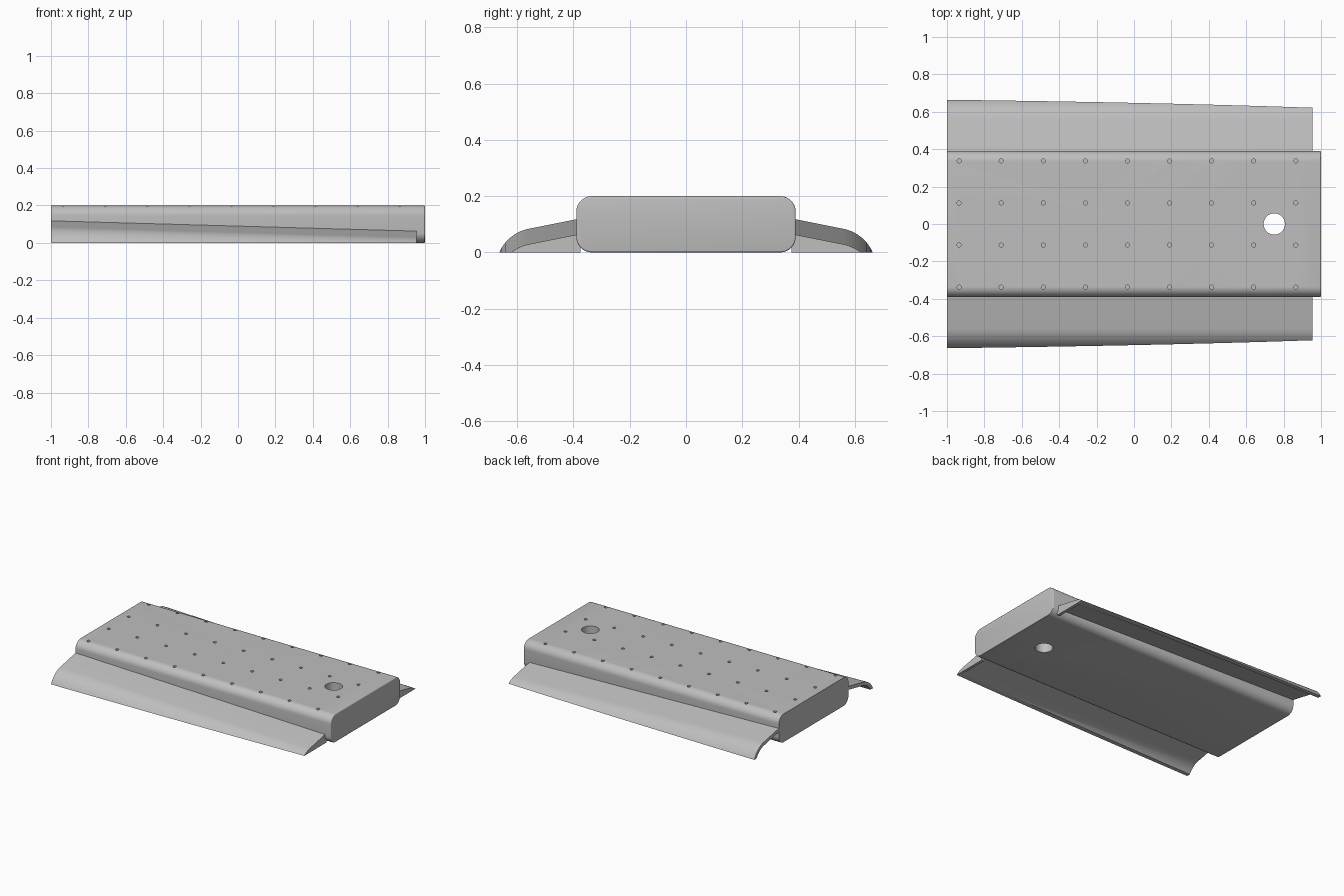
import bpy, bmesh, math
from mathutils import Matrix

cube = bpy.data.objects.get("Cube")
if cube:
    bpy.data.objects.remove(cube, do_unlink=True)

grey = bpy.data.materials.new("plain_grey")
grey.use_nodes = True
COLOUR = (0.52, 0.52, 0.52, 1)
grey.diffuse_color = COLOUR
grey.node_tree.nodes["Principled BSDF"].inputs["Base Color"].default_value = COLOUR


def add_object(name, bm):
    bmesh.ops.recalc_face_normals(bm, faces=bm.faces)
    mesh = bpy.data.meshes.new(name)
    bm.to_mesh(mesh)
    bm.free()
    mesh.materials.append(grey)
    obj = bpy.data.objects.new(name, mesh)
    bpy.context.collection.objects.link(obj)
    return obj


def smooth(obj):
    bpy.ops.object.select_all(action='DESELECT')
    obj.select_set(True)
    bpy.context.view_layer.objects.active = obj
    bpy.ops.object.shade_smooth_by_angle(angle=math.radians(30))


def prism(profile, x0, x1, drop0=0, drop1=0, side=1):
    """Extrude a (y, z) profile along x, lowering each end by its drop."""
    bm = bmesh.new()
    a = [bm.verts.new((x0, side * y, z - drop0)) for y, z in profile]
    b = [bm.verts.new((x1, side * y, z - drop1)) for y, z in profile]
    bm.faces.new(a)
    bm.faces.new(b[::-1])
    for i in range(len(a)):
        j = (i + 1) % len(a)
        bm.faces.new((a[i], b[i], b[j], a[j]))
    bmesh.ops.recalc_face_normals(bm, faces=bm.faces)
    return bm


def arc(cy, cz, r, start, end, steps):
    angles = [math.radians(start + (end - start) * i / steps) for i in range(steps + 1)]
    return [(cy + r * math.cos(t), cz + r * math.sin(t)) for t in angles]


# Main body: rounded slab with a softened right end
HALF, TOP, R = 0.39, 0.2, 0.055
outline = []
for k, (cy, cz) in enumerate([(HALF - R, TOP - R), (R - HALF, TOP - R),
                              (R - HALF, R), (HALF - R, R)]):
    outline += arc(cy, cz, R, 90 * k, 90 * k + 90, 10)
bm = prism(outline, -1, 1)
rim = [e for e in bm.edges if all(v.co.x > 0.99 for v in e.verts)]
bmesh.ops.bevel(bm, geom=rim, offset=0.006, segments=3, profile=0.5, affect='EDGES')
body = add_object("body", bm)


# Cutter: one large through hole and a grid of small blind holes
def drill(bm, x, y, z, radius, depth, sides):
    bmesh.ops.create_cone(bm, cap_ends=True, segments=sides, radius1=radius, radius2=radius,
                          depth=depth, matrix=Matrix.Translation((x, y, z)))


bm = bmesh.new()
drill(bm, 0.75, 0, 0.1, 0.057, 0.4, 48)
for i in range(9):
    for j in range(4):
        drill(bm, -0.935 + 0.225 * i, -0.3375 + 0.225 * j, TOP, 0.011, 0.05, 16)
cutter = add_object("hole_cutter", bm)
cutter.hide_render = True

mod = body.modifiers.new("holes", 'BOOLEAN')
mod.operation = 'DIFFERENCE'
mod.solver = 'EXACT'
mod.object = cutter
bpy.context.view_layer.objects.active = body
bpy.ops.object.modifier_apply(modifier=mod.name)
bpy.data.objects.remove(cutter, do_unlink=True)
smooth(body)

# Side skirts: curved sheets sloping down to the right, trimmed flat at the ground
CY, CZ, RAD, THICK = 0.53, -0.06, 0.147, 0.024
SLOPE = 0.2
ROOT = 0.375
X0, X_CAP, X1 = -1, 0.935, 0.955
TOTAL_DROP = 0.055


def skin(radius):
    curve = arc(CY, CZ, radius, 79, 0, 20)
    y, z = curve[0]
    return [(ROOT, z + SLOPE * (y - ROOT))] + curve


def drop(x):
    return TOTAL_DROP * (x - X0) / (X1 - X0)


def trim(bm):
    geom = bm.verts[:] + bm.edges[:] + bm.faces[:]
    bmesh.ops.bisect_plane(bm, geom=geom, plane_co=(0, 0, 0), plane_no=(0, 0, 1),
                           clear_inner=True)
    open_edges = [e for e in bm.edges if e.is_boundary]
    bmesh.ops.holes_fill(bm, edges=open_edges, sides=0)
    return bm


sheet = skin(RAD) + skin(RAD - THICK)[::-1]
plate = skin(RAD) + [(ROOT, CZ)]
for label, side in (("back", 1), ("front", -1)):
    smooth(add_object(label + "_skirt",
                      trim(prism(sheet, X0, X_CAP, 0, drop(X_CAP), side))))
    smooth(add_object(label + "_skirt_end_plate",
                      trim(prism(plate, X_CAP, X1, drop(X_CAP), drop(X1), side))))
